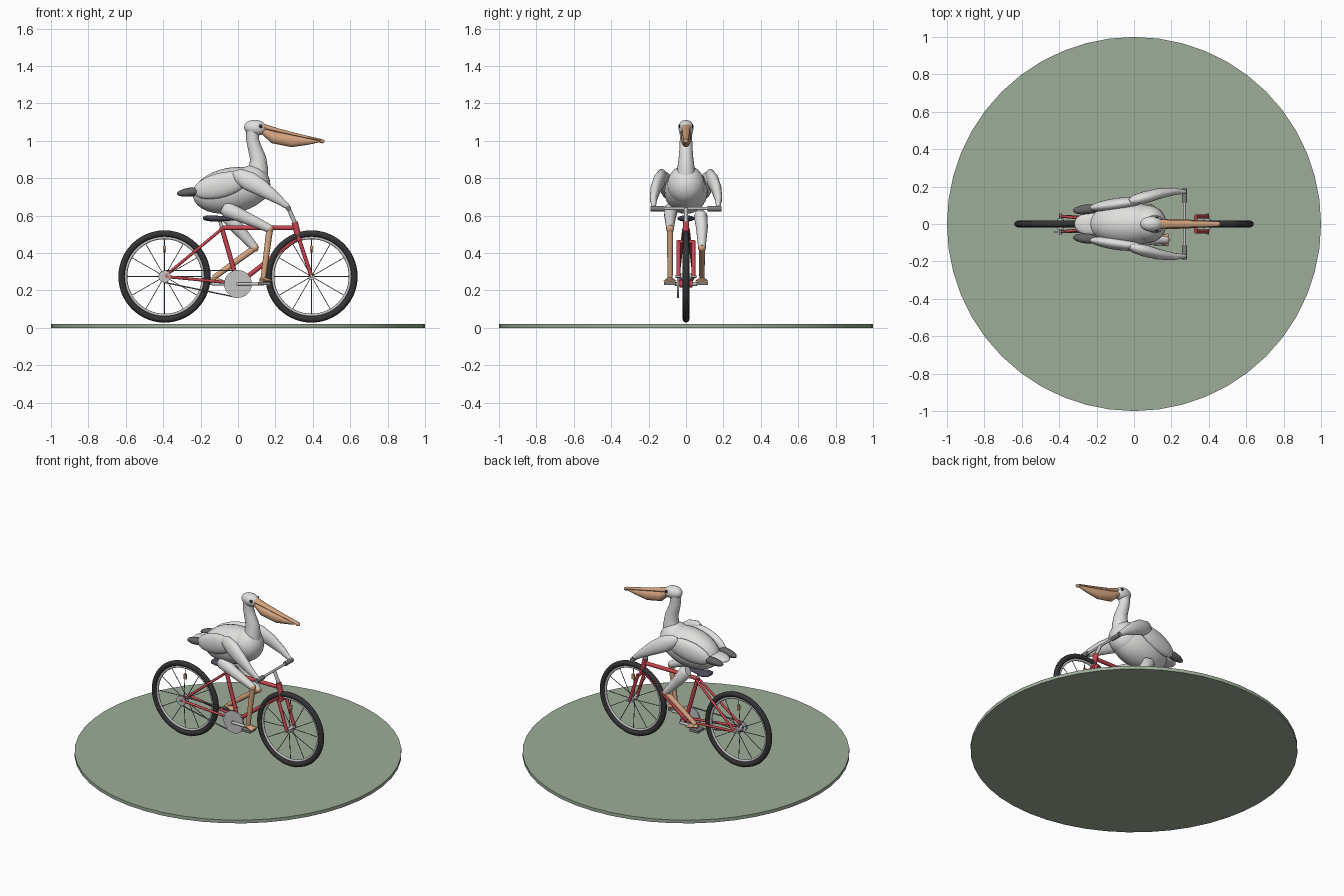
import bpy, bmesh, math
from mathutils import Vector, Matrix

if "Cube" in bpy.data.objects:
    bpy.data.objects.remove(bpy.data.objects["Cube"])


def colour(name, r, g, b):
    m = bpy.data.materials.new(name)
    m.diffuse_color = (r, g, b, 1)
    m.use_nodes = True
    m.node_tree.nodes["Principled BSDF"].inputs["Base Color"].default_value = m.diffuse_color
    return m


GRASS = colour("sage_ground", 0.34, 0.42, 0.32)
WHITE = colour("white_feather", 0.74, 0.74, 0.73)
GREY = colour("dark_feather", 0.13, 0.13, 0.14)
TAN = colour("orange_skin", 0.68, 0.38, 0.22)
RED = colour("red_paint", 0.58, 0.06, 0.08)
METAL = colour("pale_metal", 0.56, 0.56, 0.56)
STEEL = colour("dark_steel", 0.22, 0.22, 0.22)
RUBBER = colour("black_rubber", 0.035, 0.035, 0.037)
SADDLE = colour("saddle_leather", 0.07, 0.07, 0.10)


def finish(name, bm, mat):
    bmesh.ops.recalc_face_normals(bm, faces=bm.faces)
    me = bpy.data.meshes.new(name)
    bm.to_mesh(me)
    bm.free()
    me.materials.append(mat)
    ob = bpy.data.objects.new(name, me)
    bpy.context.collection.objects.link(ob)
    bpy.context.view_layer.objects.active = ob
    ob.select_set(True)
    bpy.ops.object.shade_smooth_by_angle(angle=math.radians(40))
    ob.select_set(False)
    return ob


def add_loft(bm, stations, seg=12):
    """Elliptical rings along a path; station = (x, y, z, side radius, height radius)."""
    pts = [Vector(s[:3]) for s in stations]
    rings = []
    for i, s in enumerate(stations):
        t = (pts[min(i + 1, len(pts) - 1)] - pts[max(i - 1, 0)]).normalized()
        ref = Vector((0, 1, 0)) if abs(t.y) < 0.9 else Vector((1, 0, 0))
        up = t.cross(ref).normalized()
        side = up.cross(t).normalized()
        ring = []
        for k in range(seg):
            a = 2 * math.pi * k / seg
            ring.append(bm.verts.new(pts[i] + side * math.cos(a) * s[3] + up * math.sin(a) * s[4]))
        rings.append(ring)
    for a, b in zip(rings, rings[1:]):
        for k in range(seg):
            bm.faces.new((a[k], a[(k + 1) % seg], b[(k + 1) % seg], b[k]))
    bm.faces.new(rings[0][::-1])
    bm.faces.new(rings[-1])


def loft(name, stations, mat, seg=20):
    bm = bmesh.new()
    add_loft(bm, stations, seg)
    return finish(name, bm, mat)


def tubes(name, segments, r, mat, seg=12):
    bm = bmesh.new()
    for p, q in segments:
        add_loft(bm, [(*p, r, r), (*q, r, r)], seg)
    return finish(name, bm, mat)


def ellipsoid(name, c, semi, mat, tilt=0, yaw=0):
    bm = bmesh.new()
    rot = Matrix.Rotation(math.radians(yaw), 4, 'Z') @ Matrix.Rotation(math.radians(-tilt), 4, 'Y')
    bmesh.ops.create_uvsphere(bm, u_segments=28, v_segments=16, radius=1,
                              matrix=Matrix.Translation(c) @ rot @ Matrix.Diagonal((*semi, 1)))
    return finish(name, bm, mat)


def box(name, c, size, mat):
    bm = bmesh.new()
    bmesh.ops.create_cube(bm, size=1, matrix=Matrix.Translation(c) @ Matrix.Diagonal((*size, 1)))
    return finish(name, bm, mat)


def ring(name, x, z, R, r, mat):
    bm = bmesh.new()
    n, m = 56, 12
    v = [[bm.verts.new((x + (R + r * math.cos(b)) * math.cos(a), r * math.sin(b),
                        z + (R + r * math.cos(b)) * math.sin(a)))
          for b in (2 * math.pi * j / m for j in range(m))]
         for a in (2 * math.pi * i / n for i in range(n))]
    for i in range(n):
        for j in range(m):
            k, l = (i + 1) % n, (j + 1) % m
            bm.faces.new((v[i][j], v[k][j], v[k][l], v[i][l]))
    return finish(name, bm, mat)


# Ground disc
bm = bmesh.new()
bmesh.ops.create_cone(bm, cap_ends=True, segments=48, radius1=1, radius2=1, depth=0.022,
                      matrix=Matrix.Translation((0, 0, 0.011)))
finish("ground_disc", bm, GRASS)

# Wheels
AX = 0.275
for label, x in (("rear", -0.393), ("front", 0.393)):
    ring(label + "_tyre", x, AX, 0.229, 0.0175, RUBBER)
    ring(label + "_rim", x, AX, 0.207, 0.008, METAL)
    spokes = []
    for i in range(12):
        a = math.pi * i / 6
        spokes.append(((x, 0.016 * (-1) ** i, AX),
                       (x + 0.205 * math.cos(a), 0, AX + 0.205 * math.sin(a))))
    tubes(label + "_spokes", spokes, 0.0022, STEEL, 6)
    tubes(label + "_hub", [((x, -0.03, AX), (x, 0.03, AX))], 0.017, METAL, 16)
    tubes(label + "_axle", [((x, -0.055, AX), (x, 0.055, AX))], 0.007, METAL)
    box(label + "_reflector", (x, 0, 0.42), (0.016, 0.012, 0.034), TAN)

# Frame
BB = (0, 0, 0.235)
seat_top, head_top, head_low = (-0.088, 0, 0.54), (0.303, 0, 0.565), (0.328, 0, 0.465)
tubes("main_frame", [(BB, seat_top), ((-0.085, 0, 0.535), (0.31, 0, 0.535)),
                     (BB, (0.322, 0, 0.485))], 0.0125, RED)
tubes("head_tube", [(head_top, head_low)], 0.017, RED, 16)
tubes("bottom_bracket", [((0, -0.035, 0.235), (0, 0.035, 0.235))], 0.02, RED, 16)
stays, fork = [], [((0.33, -0.045, 0.46), (0.33, 0.045, 0.46))]
for s in (-1, 1):
    stays += [((-0.393, s * 0.042, AX), (-0.085, s * 0.012, 0.53)),
              ((-0.393, s * 0.042, AX), (0, s * 0.02, 0.237))]
    fork.append(((0.33, s * 0.04, 0.465), (0.393, s * 0.04, AX)))
tubes("rear_stays", stays, 0.008, RED)
tubes("front_fork", fork, 0.0105, RED)

# Saddle and post
tubes("seat_post", [(seat_top, (-0.1, 0, 0.585))], 0.009, METAL)
loft("saddle", [(-0.187, 0, 0.588, 0.02, 0.006), (-0.175, 0, 0.587, 0.04, 0.013),
                (-0.14, 0, 0.585, 0.046, 0.017), (-0.1, 0, 0.584, 0.03, 0.015),
                (-0.05, 0, 0.583, 0.016, 0.011), (0.0, 0, 0.582, 0.007, 0.005)], SADDLE)

# Handlebar
tubes("stem", [(head_top, (0.27, 0, 0.64))], 0.011, METAL)
tubes("handlebar", [((0.27, -0.18, 0.638), (0.27, 0.18, 0.638))], 0.008, METAL)
tubes("grips", [((0.27, s * 0.115, 0.638), (0.27, s * 0.19, 0.638)) for s in (-1, 1)], 0.0145, STEEL)

# Drivetrain
tubes("chainring", [((0, -0.048, 0.235), (0, -0.038, 0.235))], 0.074, METAL, 36)
tubes("rear_sprocket", [((-0.393, -0.048, AX), (-0.393, -0.038, AX))], 0.032, METAL, 24)
tubes("chain", [((-0.393, -0.043, AX + s * 0.032), (-0.005, -0.043, 0.235 + s * 0.072))
                for s in (-1, 1)], 0.004, STEEL, 6)
for label, s in (("near", -1), ("far", 1)):
    tubes(label + "_crank", [((0, s * 0.03, 0.235), (0, s * 0.058, 0.235))], 0.011, METAL)
    tubes(label + "_crank_arm", [((0, s * 0.055, 0.235), (-s * 0.14, s * 0.055, 0.235))], 0.009, METAL)
    box(label + "_pedal", (-s * 0.14, s * 0.085, 0.238), (0.065, 0.065, 0.016), STEEL)

# Legs: near knee raised forward, far leg trailing
for label, y, hip, knee, foot in (("near", -0.085, (-0.08, 0.645), (0.17, 0.53), (0.135, 0.265)),
                                  ("far", 0.085, (-0.07, 0.61), (0.09, 0.428), (-0.13, 0.268))):
    mid = [(hip[i] * 0.6 + knee[i] * 0.4) for i in (0, 1)]
    loft(label + "_thigh", [(hip[0], y * 0.9, hip[1], 0.026, 0.03),
                            (hip[0] + 0.02, y * 0.92, hip[1] - 0.012, 0.036, 0.042),
                            (mid[0], y, mid[1], 0.032, 0.035),
                            (knee[0], y, knee[1], 0.02, 0.022)], WHITE)
    ellipsoid(label + "_knee", (knee[0], y, knee[1]), (0.021, 0.021, 0.021), TAN)
    loft(label + "_shin", [(knee[0], y, knee[1], 0.017, 0.018), (foot[0], y, foot[1], 0.014, 0.014)], TAN)
    loft(label + "_foot", [(foot[0] - 0.02, y, 0.258, 0.013, 0.01), (foot[0] + 0.01, y, 0.258, 0.022, 0.012),
                           (foot[0] + 0.05, y, 0.251, 0.036, 0.005)], TAN, 12)

# Body and tail
ellipsoid("body", (-0.035, 0, 0.735), (0.208, 0.117, 0.122), WHITE, tilt=10)
ellipsoid("chest", (0.075, 0, 0.765), (0.098, 0.1, 0.105), WHITE)
ellipsoid("tail", (-0.235, 0, 0.725), (0.085, 0.06, 0.022), WHITE, tilt=6)

# Neck and head
loft("neck", [(0.095, 0, 0.79, 0.06, 0.066), (0.11, 0, 0.85, 0.047, 0.052),
              (0.107, 0, 0.91, 0.039, 0.043), (0.09, 0, 0.96, 0.035, 0.037),
              (0.077, 0, 1.01, 0.033, 0.034), (0.08, 0, 1.065, 0.034, 0.036)], WHITE)
ellipsoid("head", (0.093, 0, 1.07), (0.061, 0.041, 0.042), WHITE, tilt=-5)
for s in (-1, 1):
    ellipsoid("eye", (0.122, s * 0.035, 1.078), (0.01, 0.006, 0.01), RUBBER)

# Beak: thin upper bill with hooked tip over a sagging pouch
loft("upper_bill", [(0.13, 0, 1.077, 0.026, 0.016), (0.22, 0, 1.054, 0.02, 0.011),
                    (0.34, 0, 1.026, 0.017, 0.008), (0.445, 0, 1.003, 0.014, 0.007)], TAN)
ellipsoid("bill_tip", (0.448, 0, 0.998), (0.014, 0.013, 0.011), TAN)
loft("bill_pouch", [(0.135, 0, 1.053, 0.023, 0.018), (0.19, 0, 1.02, 0.027, 0.034),
                    (0.29, 0, 1.0, 0.024, 0.034), (0.37, 0, 0.998, 0.016, 0.02),
                    (0.44, 0, 0.998, 0.008, 0.005)], TAN)

# Wings: folded part, dark tip feathers and the arm reaching to the grip
for label, s in (("near", -1), ("far", 1)):
    ellipsoid(label + "_folded_wing", (-0.095, s * 0.105, 0.762), (0.15, 0.033, 0.066), WHITE,
              tilt=14, yaw=s * 8)
    ellipsoid(label + "_wing_tip", (-0.255, s * 0.078, 0.727), (0.073, 0.026, 0.023), GREY,
              tilt=8, yaw=s * 6)
    loft(label + "_wing_arm", [(-0.025, s * 0.12, 0.825, 0.012, 0.015), (0.0, s * 0.128, 0.815, 0.026, 0.038),
                               (0.06, s * 0.143, 0.785, 0.032, 0.052), (0.13, s * 0.162, 0.745, 0.028, 0.043),
                               (0.21, s * 0.174, 0.69, 0.02, 0.026), (0.272, s * 0.172, 0.643, 0.01, 0.012)], WHITE)
